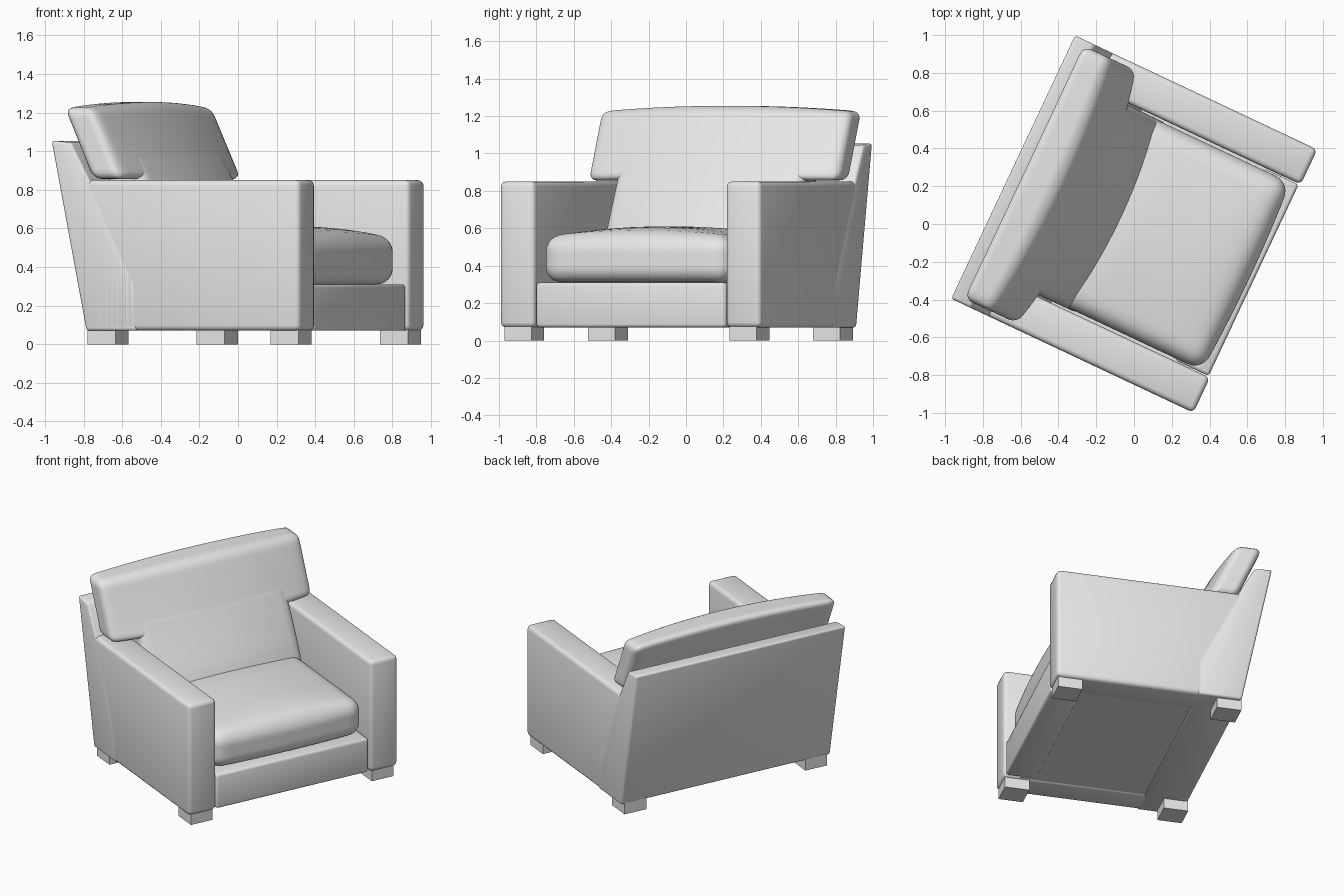
import bpy, bmesh
from math import radians, sin, pi
from mathutils import Vector

if "Cube" in bpy.data.objects:
    bpy.data.objects.remove(bpy.data.objects["Cube"])

TURN = radians(64.8)   # the whole chair is turned about z

grey = bpy.data.materials.new("plain_grey")
grey.use_nodes = True
grey.diffuse_color = (0.8, 0.8, 0.8, 1)
grey.node_tree.nodes["Principled BSDF"].inputs["Base Color"].default_value = (0.8, 0.8, 0.8, 1)


def finish(name, bm, smooth=True):
    bmesh.ops.recalc_face_normals(bm, faces=bm.faces)
    mesh = bpy.data.meshes.new(name)
    bm.to_mesh(mesh)
    bm.free()
    mesh.materials.append(grey)
    obj = bpy.data.objects.new(name, mesh)
    bpy.context.collection.objects.link(obj)
    obj.rotation_euler.z = TURN
    if smooth:
        bpy.ops.object.select_all(action='DESELECT')
        obj.select_set(True)
        bpy.context.view_layer.objects.active = obj
        bpy.ops.object.shade_smooth_by_angle(angle=radians(40))
    return obj


def slab(name, profile, x0, x1, bevel=0.0):
    """Side profile of (forward, height) points, extruded across the width."""
    bm = bmesh.new()
    face = bm.faces.new([bm.verts.new((x0, -u, z)) for u, z in profile])
    side = bmesh.ops.extrude_face_region(bm, geom=[face])
    moved = [g for g in side["geom"] if isinstance(g, bmesh.types.BMVert)]
    bmesh.ops.translate(bm, verts=moved, vec=(x1 - x0, 0, 0))
    bmesh.ops.recalc_face_normals(bm, faces=bm.faces)
    if bevel:
        bmesh.ops.bevel(bm, geom=bm.edges[:], offset=bevel, segments=3,
                        profile=0.5, affect='EDGES')
    return finish(name, bm, bevel > 0)


def block(u0, u1, z0, z1):
    return [(u0, z0), (u1, z0), (u1, z1), (u0, z1)]


def cushion(name, half, radius, shape):
    """Rounded box, dense near its edges, with every point moved by shape."""
    bm = bmesh.new()
    bmesh.ops.create_cube(bm, size=2)
    bmesh.ops.subdivide_edges(bm, edges=bm.edges[:], cuts=23, use_grid_fill=True)
    for v in bm.verts:
        p = Vector([sin(c * pi / 2) * h for c, h in zip(v.co, half)])
        core = Vector([max(radius - h, min(h - radius, c)) for c, h in zip(p, half)])
        p = core + (p - core).normalized() * radius
        v.co = shape(p)
    return finish(name, bm)


# Frame: sloping back, arms, front rail, seat deck
slab("back_frame", [(-0.51, 0.07), (-0.71, 1.055), (-0.595, 1.045), (-0.49, 0.85),
                    (-0.22, 0.31), (-0.22, 0.07)], -0.77, 0.77, 0.015)
arm = [(0.71, 0.07), (0.71, 0.85), (-0.57, 0.85), (-0.43, 0.07)]
for side, name in ((1, "left"), (-1, "right")):
    slab(name + "_arm", arm, side * 0.565, side * 0.77, 0.028)
    # Square feet
    for u, end in ((0.537, "front"), (-0.512, "back")):
        slab(f"{name}_{end}_foot", block(u, u + 0.16, 0, 0.08), side * 0.585, side * 0.745)
slab("front_rail", block(0.5, 0.70, 0.07, 0.31), -0.56, 0.56, 0.018)
slab("seat_deck", block(-0.4, 0.6, 0.075, 0.3), -0.6, 0.6)


# Seat cushion: crowned top and a slightly bowed front
def seat_shape(p):
    x, y = p.x / 0.55, p.y / 0.44
    up = max(0, p.z) / 0.125
    crown = 0.05 * up * (1 - x ** 2) * (1 - y ** 4)
    bow = 0.02 * (1 - x * x) * max(0, -y)
    return Vector((p.x, p.y - 0.215 - bow, p.z + 0.435 + crown))


cushion("seat_cushion", (0.55, 0.44, 0.125), 0.085, seat_shape)


# Back cushion: leaning T shape, a low body with a wide head over the arms
def back_shape(mid):
    def shape(p):
        z = p.z + mid
        across = max(0, 1 - (p.x / 0.74) ** 2)
        fade = max(0.3, min(1, 1 - (z - 0.65) * 1.15))
        front = max(0, min(1, 0.5 - p.y / 0.17))
        y = p.y + 0.41 + 0.45 * (z - 0.86) - 0.13 * across * fade * front
        lift = 0.03 * across * max(0, min(1, (z - 0.95) / 0.25))
        return Vector((p.x, y, z + lift))
    return shape


cushion("back_cushion_body", (0.555, 0.085, 0.34), 0.045, back_shape(0.67))
cushion("back_cushion_head", (0.74, 0.085, 0.185), 0.045, back_shape(1.04))
